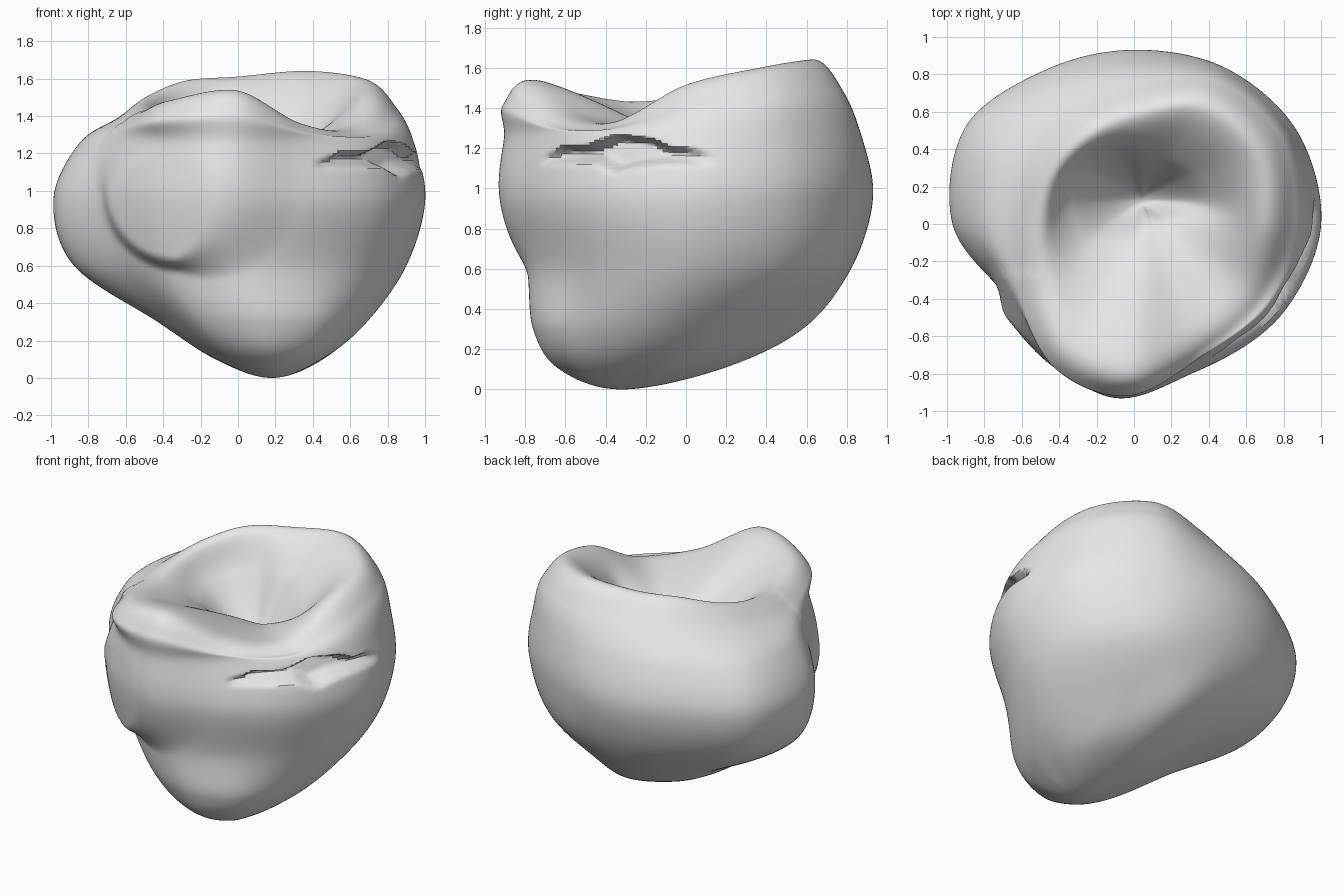
import bpy
import bmesh
import math
import random
from mathutils import Vector

random.seed(4)

default_cube = bpy.data.objects.get("Cube")
if default_cube:
    bpy.data.objects.remove(default_cube, do_unlink=True)

SIDES = 12       # control points around each section
AROUND = 180     # mesh columns
STEPS = 18       # mesh rows between two sections
CREST = 7        # index of the rim section


def section(center_x, center_y, radii, heights):
    """Closed control loop given by polar radii and one or many heights."""
    if not isinstance(radii, list):
        radii = [radii] * SIDES
    if not isinstance(heights, list):
        heights = [heights] * SIDES
    loop = []
    for i, (radius, height) in enumerate(zip(radii, heights)):
        angle = math.tau * i / SIDES
        loop.append(Vector((center_x + radius * math.cos(angle),
                            center_y + radius * math.sin(angle), height)))
    return loop


def spline(a, b, c, d, t):
    """Smooth curve from b to c with neighbours a and d."""
    return b + 0.5 * t * (c - a + t * (2 * a - 5 * b + 4 * c - d
                                       + t * (3 * (b - c) + d - a)))


def smoothstep(low, high, value):
    t = min(1, max(0, (value - low) / (high - low)))
    return t * t * (3 - 2 * t)


# Rim crest, and the rounded shoulder that falls away outside it
rim_radii = [.68, .74, .71, .57, .52, .5, .49, .52, .66, .72, .6, .62]
rim_heights = [1.51, 1.6, 1.64, 1.61, 1.59, 1.52, 1.46, 1.43, 1.48, 1.53, 1.36, 1.33]
shoulder_radii = [radius + 0.17 for radius in rim_radii]
shoulder_heights = [height + 0.4 * (1.25 - height) for height in rim_heights]

# Sections from the underside, over the rim and down into the hollow
sections = [
    section(0.18, -0.32, 0, 0),
    section(0.17, -0.25, [.28, .32, .38, .42, .37, .32, .29, .31, .35, .38, .35, .3], 0.1),
    section(0.1, -0.1, [.59, .58, .6, .68, .62, .54, .53, .52, .61, .66, .65, .6], 0.3),
    section(0, 0, [.9, .89, .86, .82, .82, .89, .87, .71, .73, .79, .79, .84], 0.6),
    section(0, 0, [1, 1, .96, .93, .95, 1.04, .97, .78, .79, .86, .86, .93], 0.95),
    section(0, 0, [.94, .97, .95, .87, .87, .91, .84, .74, .77, .86, .8, .86], 1.25),
    section(0, 0, shoulder_radii, shoulder_heights),
    section(0, 0, rim_radii, rim_heights),
    section(0.05, 0.1, [.35, .34, .3, .27, .31, .36, .38, .35, .25, .15, .15, .2],
            [1.28, 1.36, 1.4, 1.4, 1.38, 1.34, 1.3, 1.27, 1.25, 1.23, 1.22, 1.22]),
    section(0.04, 0.13, 0, 1.0),
]


def around(loop, column):
    """Point on a section at a mesh column."""
    i, t = divmod(column * SIDES / AROUND, 1)
    i = int(i)
    return spline(*(loop[(i + k) % SIDES] for k in (-1, 0, 1, 2)), t)


def opposite(loop):
    half = SIDES // 2
    return loop[half:] + loop[:half]


# Reflected loops keep both poles round
padded = [opposite(sections[1])] + sections + [opposite(sections[-2])]


def push_knob(p):
    """Raise the round knob on the front, crisp below and soft above."""
    if p.y > -0.25:
        return p
    dx, dz = p.x + 0.3, p.z - 1.0
    distance = math.hypot(dx, dz)
    soft = math.hypot(max(0, dx), max(0, dz)) / max(distance, 0.01)
    amount = 1 - smoothstep(0.36 - 0.22 * soft, 0.44 + 0.2 * soft, distance)
    return p + Vector((-0.3, -0.95, 0)) * 0.09 * amount


# Ragged edges of the split
ragged = [random.uniform(-1, 1) for _ in range(60)]


def jag(position):
    i, t = divmod(position, 1)
    return ragged[int(i)] * (1 - t) + ragged[int(i) + 1] * t


def carve_split(p):
    """Cut the ragged split into the front right side."""
    if p.z < 0.9:
        return p
    along = (math.degrees(math.atan2(p.y, p.x)) + 60) / 68
    if not 0 < along < 1:
        return p
    taper = math.sin(math.pi * along) ** 0.6
    top = 1.17 + 0.08 * taper + 0.03 * jag(along * 11)
    bottom = 1.12 - 0.03 * taper + 0.03 * jag(along * 9 + 20)
    depth = smoothstep(bottom, bottom + 0.06, p.z) * (1 - smoothstep(top - 0.04, top, p.z))
    inward = Vector((-p.x, -p.y, 0)).normalized()
    return p + inward * taper * 0.11 * depth


# Build the skin
bm = bmesh.new()
rows = []
for row in range(1, STEPS * (len(sections) - 1)):
    s, t = divmod(row / STEPS, 1)
    s = int(s)
    ring = []
    for column in range(AROUND):
        p = spline(*(around(loop, column) for loop in padded[s:s + 4]), t)
        if s < CREST:
            p = carve_split(push_knob(p))
        ring.append(bm.verts.new(p))
    rows.append(ring)

for lower, upper in zip(rows, rows[1:]):
    for i in range(AROUND):
        j = (i + 1) % AROUND
        bm.faces.new((lower[i], lower[j], upper[j], upper[i]))

bottom_tip = bm.verts.new(sections[0][0])
hollow_floor = bm.verts.new(sections[-1][0])
for i in range(AROUND):
    j = (i + 1) % AROUND
    bm.faces.new((bottom_tip, rows[0][j], rows[0][i]))
    bm.faces.new((hollow_floor, rows[-1][i], rows[-1][j]))
bmesh.ops.recalc_face_normals(bm, faces=bm.faces)

mesh = bpy.data.meshes.new("hollow_lump")
bm.to_mesh(mesh)
bm.free()
lump = bpy.data.objects.new("hollow_lump", mesh)
bpy.context.collection.objects.link(lump)

# Plain grey surface
grey = bpy.data.materials.new("light_grey")
grey.use_nodes = True
color = (0.8, 0.8, 0.8, 1)
grey.diffuse_color = color
grey.node_tree.nodes["Principled BSDF"].inputs["Base Color"].default_value = color
mesh.materials.append(grey)

bpy.ops.object.select_all(action="DESELECT")
lump.select_set(True)
bpy.context.view_layer.objects.active = lump
bpy.ops.object.shade_smooth_by_angle(angle=math.radians(40))
